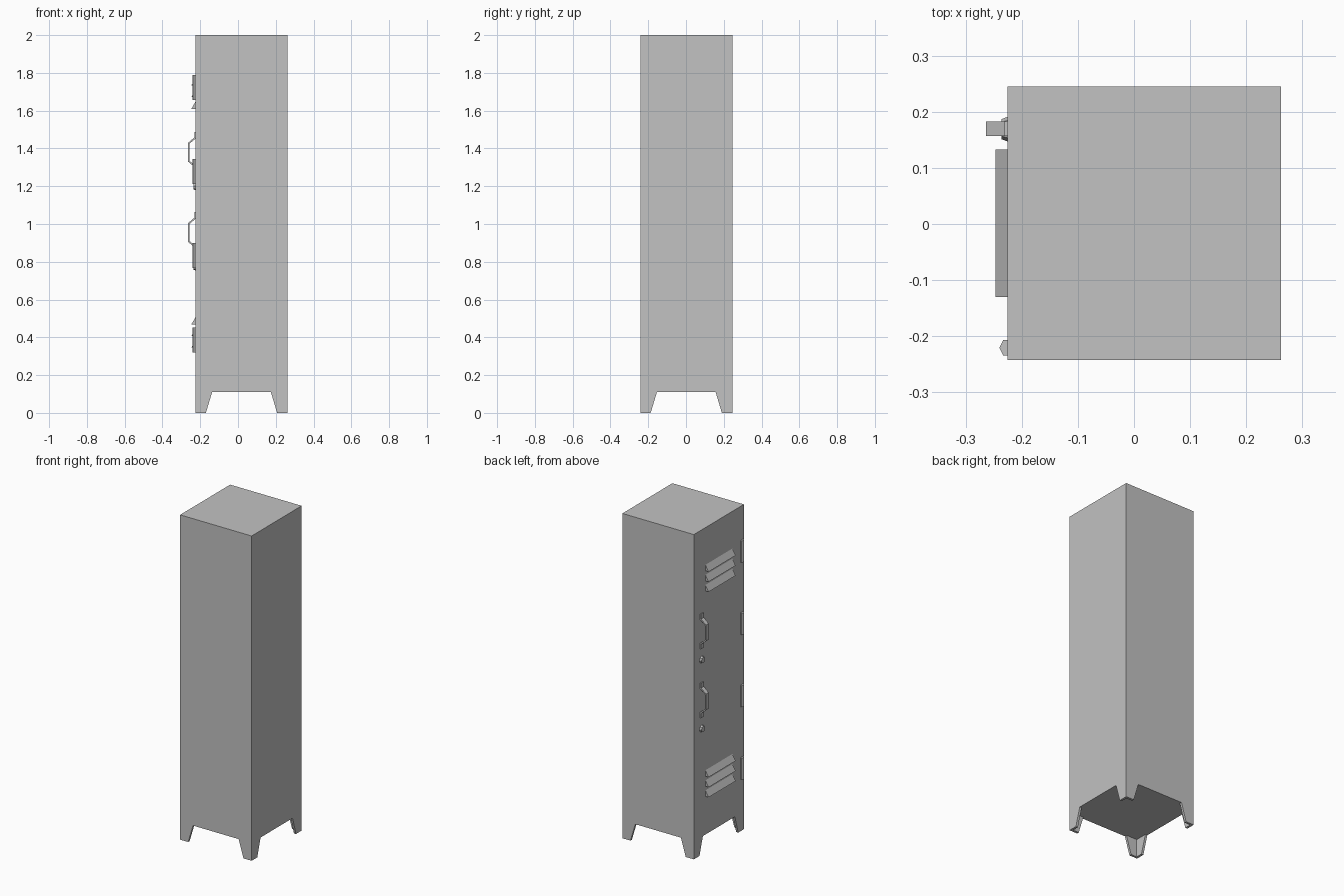
import bpy, bmesh, math
from mathutils import Matrix

cube = bpy.data.objects.get("Cube")
if cube:
    bpy.data.objects.remove(cube, do_unlink=True)

grey = bpy.data.materials.new("grey_painted_steel")
grey.use_nodes = True
grey.diffuse_color = (0.54, 0.54, 0.54, 1)
grey.node_tree.nodes["Principled BSDF"].inputs["Base Color"].default_value = (0.54, 0.54, 0.54, 1)

# Cabinet bounds; the door is on the -x side
X0, X1, Y0, Y1 = -0.225, 0.262, -0.242, 0.245
FLOOR, TOP, SHEET = 0.11, 2.0, 0.014


def finish(name, bm):
    bmesh.ops.recalc_face_normals(bm, faces=bm.faces)
    mesh = bpy.data.meshes.new(name)
    bm.to_mesh(mesh)
    bm.free()
    mesh.materials.append(grey)
    obj = bpy.data.objects.new(name, mesh)
    bpy.context.collection.objects.link(obj)
    return obj


def prism(name, profile, offset):
    """Closed profile of 3D points pushed along an offset vector."""
    bm = bmesh.new()
    face = bm.faces.new([bm.verts.new(p) for p in profile])
    new = bmesh.ops.extrude_face_region(bm, geom=[face])["geom"]
    bmesh.ops.translate(bm, vec=offset, verts=[v for v in new if isinstance(v, bmesh.types.BMVert)])
    return finish(name, bm)


# Cabinet body
prism("cabinet_body", [(X0, Y0, FLOOR), (X1, Y0, FLOOR), (X1, Y1, FLOOR), (X0, Y1, FLOOR)],
      (0, 0, TOP - FLOOR))

# Corner legs: two tapered sheets meeting at each corner
taper = [(0, 0), (0.055, 0), (0.088, FLOOR), (0, FLOOR)]
for side, cx, sx in (("right", X0, 1), ("left", X1, -1)):
    for end, cy, sy in (("front", Y0, 1), ("back", Y1, -1)):
        prism(f"{end}_{side}_leg_facing_{end}",
              [(cx + sx * w, cy, z) for w, z in taper], (0, sy * SHEET, 0))
        prism(f"{end}_{side}_leg_facing_{side}",
              [(cx, cy + sy * w, z) for w, z in taper], (sx * SHEET, 0, 0))

# Vent louvres: three wedges at the top and bottom of the door
for place, base in (("upper", 1.61), ("lower", 0.345)):
    for i in range(3):
        z = base + i * 0.062
        prism(f"{place}_vent_slat_{i + 1}",
              [(X0, -0.13, z + 0.037), (X0 - 0.022, -0.13, z), (X0, -0.13, z)], (0, 0.263, 0))

# Hinge knuckles along the door edge
knuckle = [(0, -0.207), (0.008, -0.207), (0.015, -0.2205), (0.008, -0.234), (0, -0.234)]
for i, z in enumerate((0.32, 0.767, 1.212, 1.657)):
    prism(f"hinge_{i + 1}", [(X0 - d, y, z) for d, y in knuckle], (0, 0, 0.133))

# Bent strip handles with mounting tabs, each with a round lock below
outer = [(0.006, 0.108), (0.006, 0.078), (0.039, 0.05)]
inner = [(0.031, 0.046), (0, 0.072), (0, 0.108)]
half = outer + inner
for place, z in (("upper", 1.38), ("lower", 0.955)):
    strip = (outer + [(d, -h) for d, h in reversed(outer)]
             + [(d, -h) for d, h in reversed(inner)] + inner)
    prism(f"{place}_handle", [(X0 - d, 0.157, z + h) for d, h in strip], (0, 0.026, 0))

    bm = bmesh.new()
    bmesh.ops.create_cone(bm, cap_ends=True, segments=8, radius1=0.022, radius2=0.018, depth=0.011,
                          matrix=Matrix.Translation((X0 - 0.0055, 0.169, z - 0.179))
                          @ Matrix.Rotation(-math.pi / 2, 4, "Y"))
    finish(f"{place}_lock", bm)
